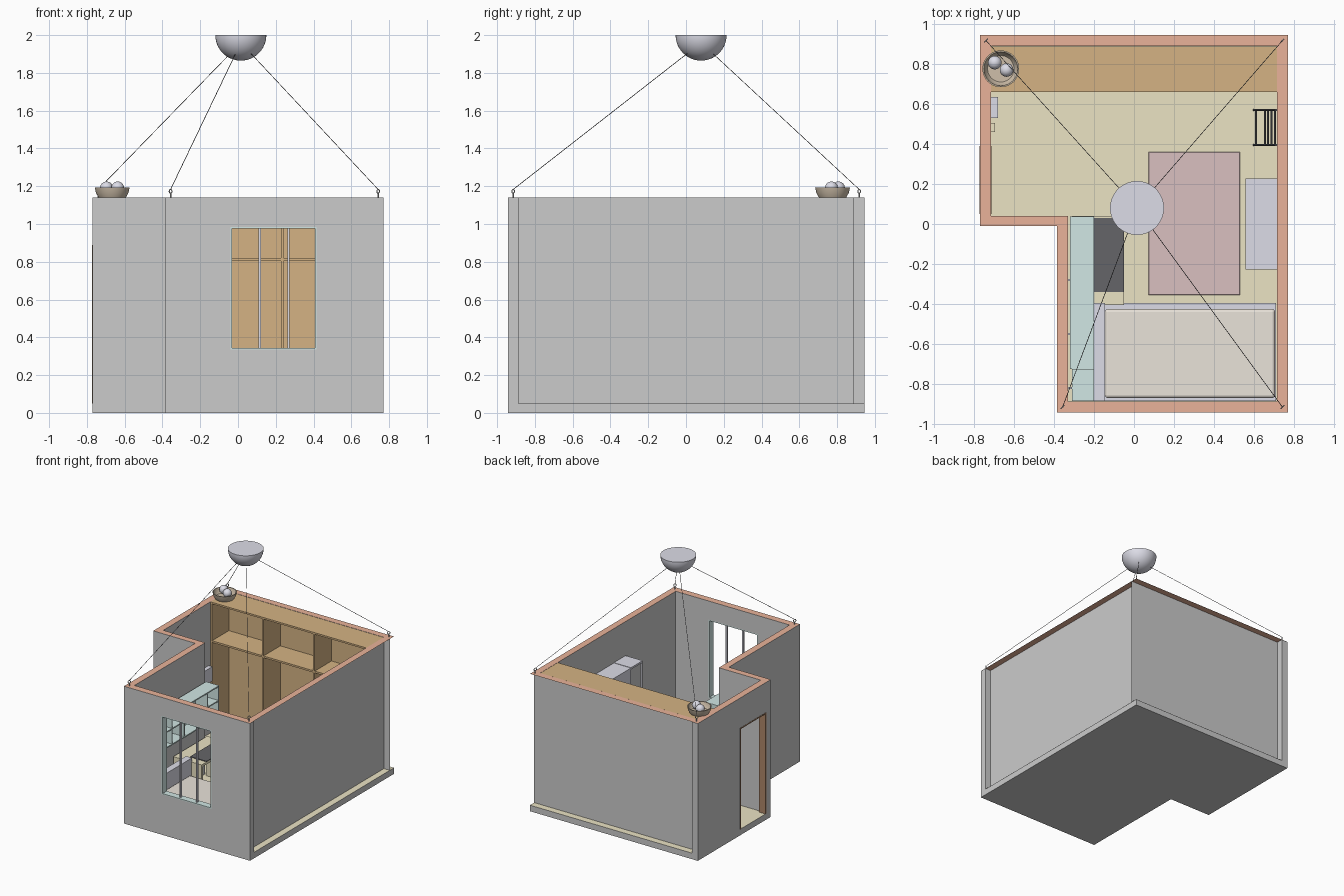
import bpy, bmesh, math
from mathutils import Vector

if "Cube" in bpy.data.objects:
    bpy.data.objects.remove(bpy.data.objects["Cube"])


def mat(name, r, g, b):
    m = bpy.data.materials.new(name)
    m.diffuse_color = (r, g, b, 1)
    m.use_nodes = True
    m.node_tree.nodes["Principled BSDF"].inputs["Base Color"].default_value = m.diffuse_color
    return m


CREAM = mat("cream", 0.83, 0.77, 0.55)
SALMON = mat("salmon", 0.82, 0.45, 0.32)
WOOD = mat("wood", 0.66, 0.45, 0.23)
BROWN = mat("brown", 0.42, 0.24, 0.14)
PINK = mat("pink", 0.70, 0.53, 0.53)
CYAN = mat("cyan", 0.64, 0.80, 0.78)
LILAC = mat("lilac", 0.72, 0.72, 0.80)
LINEN = mat("linen", 0.82, 0.77, 0.70)
DARK = mat("dark", 0.13, 0.13, 0.14)
STRAW = mat("straw", 0.62, 0.52, 0.40)


def make(name, bm, m=None, smooth=False):
    me = bpy.data.meshes.new(name)
    bmesh.ops.recalc_face_normals(bm, faces=bm.faces)
    bm.to_mesh(me)
    bm.free()
    ob = bpy.data.objects.new(name, me)
    bpy.context.collection.objects.link(ob)
    if m:
        me.materials.append(m)
    if smooth:
        bpy.context.view_layer.objects.active = ob
        ob.select_set(True)
        bpy.ops.object.shade_smooth_by_angle(angle=math.radians(40))
        ob.select_set(False)
    return ob


def box(name, x0, x1, y0, y1, z0, z1, m=None, bevel=0):
    bm = bmesh.new()
    bmesh.ops.create_cube(bm, size=1)
    for v in bm.verts:
        v.co = ((x0 + x1) / 2 + v.co.x * (x1 - x0), (y0 + y1) / 2 + v.co.y * (y1 - y0),
                (z0 + z1) / 2 + v.co.z * (z1 - z0))
    if bevel:
        bmesh.ops.bevel(bm, geom=bm.edges[:], offset=bevel, segments=3, profile=0.5, affect='EDGES')
    return make(name, bm, m)


def prism(name, pts, z0, z1, m=None):
    bm = bmesh.new()
    f = bm.faces.new([bm.verts.new((x, y, z0)) for x, y in pts])
    if z1 > z0:
        r = bmesh.ops.extrude_face_region(bm, geom=[f])
        for v in r["geom"]:
            if isinstance(v, bmesh.types.BMVert):
                v.co.z = z1
    return make(name, bm, m)


def sheet(name, corners, m=None):
    bm = bmesh.new()
    bm.faces.new([bm.verts.new(c) for c in corners])
    return make(name, bm, m)


def rod(name, a, b, r, m=None, n=8):
    a, b = Vector(a), Vector(b)
    bm = bmesh.new()
    bmesh.ops.create_cone(bm, cap_ends=True, segments=n, radius1=r, radius2=r, depth=(b - a).length)
    q = (b - a).to_track_quat('Z', 'Y').to_matrix().to_4x4()
    q.translation = (a + b) / 2
    bm.transform(q)
    return make(name, bm, m, True)


def lathe(name, profile, x, y, m=None, n=40):
    bm = bmesh.new()
    vs = [bm.verts.new((x + r, y, z)) for r, z in profile]
    es = [bm.edges.new(p) for p in zip(vs, vs[1:])]
    bmesh.ops.spin(bm, geom=vs + es, cent=(x, y, 0), axis=(0, 0, 1), angle=2 * math.pi, steps=n)
    bmesh.ops.remove_doubles(bm, verts=bm.verts, dist=1e-5)
    return make(name, bm, m, True)


# floor slab with its cream surface
outer = [(-0.77, 0.945), (-0.77, -0.01), (-0.385, -0.01), (-0.385, -0.943), (0.77, -0.943), (0.77, 0.945)]
inner = [(-0.715, 0.89), (-0.715, 0.04), (-0.33, 0.04), (-0.33, -0.888), (0.715, -0.888), (0.715, 0.89)]
prism("floor_slab", outer, 0, 0.05)
prism("floor_surface", outer, 0.0505, 0.0505, CREAM)

# thick front and left walls, cut for window and door
walls = prism("front_left_walls", [(-0.715, 0.945)] + inner[1:4] + [(0.77, -0.888)] + outer[4:2:-1]
              + outer[2::-1], 0.05, 1.139)
for cutter in (box("window_cutter", -0.04, 0.415, -1.1, -0.8, 0.335, 0.985),
               box("door_cutter", -0.9, -0.6, 0.05, 0.39, 0.05, 0.89)):
    cutter.hide_render = True
    cutter.hide_viewport = True
    mod = walls.modifiers.new("cut", 'BOOLEAN')
    mod.object = cutter
    mod.solver = 'EXACT'

# single-sheet right and back walls
sheet("right_wall", [(0.716, y, z) for y, z in ((-0.89, .05), (0.89, .05), (0.89, 1.14), (-0.89, 1.14))])
sheet("back_wall", [(x, 0.89, z) for x, z in ((-0.715, .05), (0.77, .05), (0.77, 1.14), (-0.715, 1.14))])

# salmon cap running round the wall tops
bm = bmesh.new()
o = [bm.verts.new((x, y, 1.14)) for x, y in outer]
i = [bm.verts.new((x, y, 1.14)) for x, y in inner]
for k in range(6):
    j = (k + 1) % 6
    bm.faces.new((o[k], o[j], i[j], i[k]))
make("wall_cap", bm, SALMON)

# window frame and bars
for x in (-0.036, 0.411):
    box("window_side", x - 0.004, x + 0.004, -0.943, -0.888, 0.335, 0.985, CYAN)
for z in (0.339, 0.981):
    box("window_rail", -0.04, 0.415, -0.943, -0.888, z - 0.004, z + 0.004, CYAN)
for x in (0.115, 0.267):
    box("window_bar", x - 0.006, x + 0.006, -0.925, -0.908, 0.339, 0.981, LILAC)

# door jambs
for y in (0.05, 0.382):
    box("door_jamb", -0.772, -0.712, y, y + 0.009, 0.05, 0.89, BROWN)
box("door_head", -0.772, -0.712, 0.05, 0.391, 0.88, 0.89, BROWN)

# wardrobe along the back wall
box("wardrobe_top", -0.715, 0.714, 0.66, 0.888, 1.125, 1.139, WOOD)
box("wardrobe_shelf", -0.715, 0.714, 0.66, 0.888, 0.805, 0.82, WOOD)
box("wardrobe_base", -0.715, 0.714, 0.66, 0.888, 0.05, 0.07, WOOD)
box("wardrobe_back", -0.715, 0.714, 0.88, 0.888, 0.05, 1.13, WOOD)
for x in (-0.707, -0.235, 0.235, 0.706):
    box("wardrobe_divider", x - 0.007, x + 0.007, 0.66, 0.888, 0.05, 1.13, WOOD)

# rug
box("rug", 0.073, 0.53, -0.355, 0.36, 0.051, 0.06, PINK, 0.003)

# bed with headboard
box("bed_frame", -0.15, 0.71, -0.885, -0.395, 0.05, 0.19, LILAC)
box("headboard", -0.2, -0.145, -0.885, -0.395, 0.05, 0.4, LILAC)
box("mattress", -0.145, 0.705, -0.87, -0.425, 0.19, 0.27, LINEN, 0.015)

# desk with dark mat
box("desk_top", -0.31, -0.05, -0.405, 0.04, 0.35, 0.37, CREAM)
for y in (-0.405, 0.02):
    box("desk_side", -0.31, -0.05, y, y + 0.02, 0.05, 0.35, CREAM)
box("desk_mat", -0.2, -0.05, -0.34, 0.03, 0.37, 0.376, DARK)

# open wall shelf over desk and headboard
for z in (0.56, 0.69, 0.81):
    box("wall_shelf_board", -0.31, -0.2, -0.725, 0.038, z, z + 0.01, CYAN)
box("wall_shelf_low_board", -0.31, -0.2, -0.885, -0.725, 0.56, 0.57, CYAN)
box("wall_shelf_back", -0.32, -0.31, -0.725, 0.038, 0.56, 0.82, CYAN)
for y in (0.033, -0.11, -0.415, -0.575, -0.725):
    box("wall_shelf_divider", -0.31, -0.2, y - 0.005, y + 0.005, 0.56, 0.82, CYAN)
for y in (-0.28, -0.55, -0.82):
    box("wall_bracket", -0.33, -0.31, y - 0.006, y + 0.006, 0.56, 0.6, LILAC)

# cabinet and open shelf at the right wall
box("cabinet", 0.558, 0.714, -0.075, 0.228, 0.05, 0.855, LILAC)
for z in (0.05, 0.3, 0.55, 0.843):
    box("cabinet_shelf", 0.558, 0.714, -0.228, -0.075, z, z + 0.015, LILAC)
for x in (0.563, 0.709):
    box("cabinet_post", x - 0.005, x + 0.005, -0.228, -0.218, 0.05, 0.855, LILAC)

# leaning ladder rack
for y in (0.395, 0.57):
    rod("ladder_rail", (0.6, y, 0.055), (0.71, y, 0.72), 0.006, DARK)
for t in (0.1, 0.5, 0.63, 0.8, 0.95):
    x, z = 0.6 + 0.11 * t, 0.055 + 0.665 * t
    rod("ladder_rung", (x, 0.395, z), (x, 0.57, z), 0.005, DARK)

# entry fittings on the left wall
box("wall_unit", -0.714, -0.68, 0.53, 0.635, 0.5, 0.62, LILAC)
box("wall_switch", -0.714, -0.695, 0.46, 0.505, 0.5, 0.55, CREAM)

# ceiling dome, flat on top
R, cx, cy = 0.135, 0.015, 0.08
lathe("ceiling_dome", [(R * math.sin(a), 2 - R * math.cos(a)) for a in
                       [k * math.pi / 32 for k in range(17)]] + [(0, 2)], cx, cy, LILAC, 48)

# hanging wires and corner eyelets
for x, y in ((-0.74, 0.917), (0.742, 0.917), (0.742, -0.915), (-0.357, -0.915)):
    rod("eyelet_stem", (x, y, 1.139), (x, y, 1.165), 0.004)
    bpy.ops.mesh.primitive_torus_add(major_radius=0.01, minor_radius=0.003, major_segments=16,
                                     minor_segments=6, location=(x, y, 1.173),
                                     rotation=(math.pi / 2, 0, math.pi / 4))
    bpy.context.object.name = "eyelet_ring"
    rod("hanging_wire", (x, y, 1.183), (cx, cy, 1.96), 0.0018, DARK, 6)

# bowl holding two balls
bx, by = -0.666, 0.776
lathe("bowl", [(0, 1.14), (0.072, 1.14), (0.086, 1.165), (0.092, 1.192), (0.085, 1.192), (0.078, 1.165),
               (0.066, 1.15), (0, 1.15)], bx, by, STRAW)
for x, y in ((-0.696, 0.807), (-0.637, 0.77)):
    bm = bmesh.new()
    bmesh.ops.create_uvsphere(bm, u_segments=24, v_segments=14, radius=0.034)
    bmesh.ops.translate(bm, verts=bm.verts, vec=(x, y, 1.191))
    make("ball", bm, LILAC, True)
